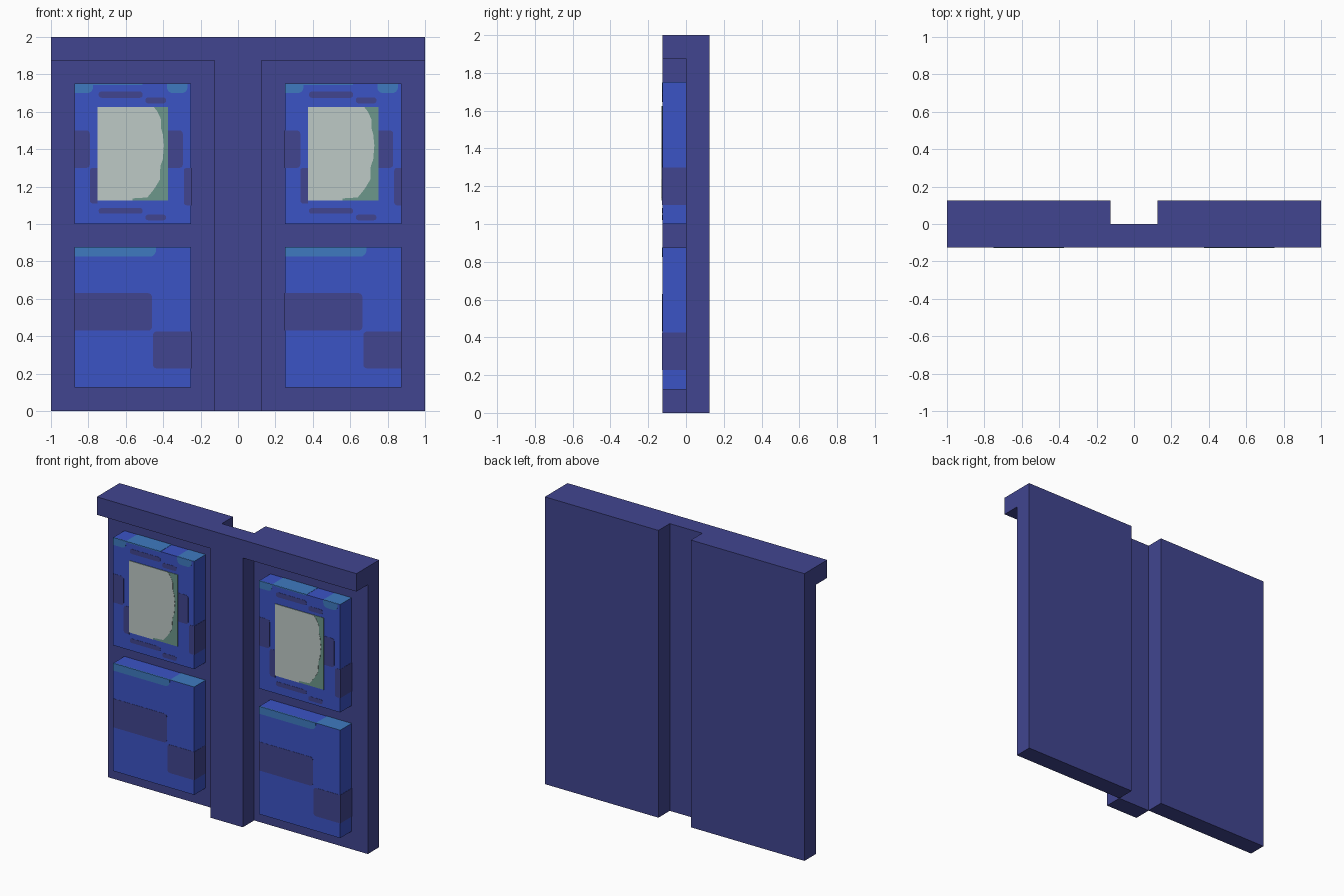
import bpy, bmesh, math

cube = bpy.data.objects.get("Cube")
if cube:
    bpy.data.objects.remove(cube, do_unlink=True)


def material(name, rgb):
    lin = [((c / 255 + 0.055) / 1.055) ** 2.4 for c in rgb] + [1.0]
    m = bpy.data.materials.new(name)
    m.use_nodes = True
    m.diffuse_color = lin
    m.node_tree.nodes["Principled BSDF"].inputs["Base Color"].default_value = lin
    return m


INDIGO = material("indigo", (65, 69, 144))
BLUE = material("bright blue", (59, 83, 197))
LIGHT = material("light blue", (62, 122, 192))
PALE = material("pale glass", (190, 202, 198))
GREEN = material("green glass", (108, 151, 139))


def prism(name, pts, y0, y1, mat):
    """Extrude an (x, z) outline from y0 to y1."""
    bm = bmesh.new()
    face = bm.faces.new([bm.verts.new((x, y0, z)) for x, z in pts])
    ext = bmesh.ops.extrude_face_region(bm, geom=[face])
    moved = [v for v in ext["geom"] if isinstance(v, bmesh.types.BMVert)]
    bmesh.ops.translate(bm, verts=moved, vec=(0, y1 - y0, 0))
    bmesh.ops.recalc_face_normals(bm, faces=bm.faces)
    me = bpy.data.meshes.new(name)
    bm.to_mesh(me)
    bm.free()
    me.materials.append(mat)
    ob = bpy.data.objects.new(name, me)
    bpy.context.collection.objects.link(ob)
    return ob


def rect(x0, x1, z0, z1, r=0.0, corners=""):
    """Rectangle outline; corners named bl, br, tr, tl may be rounded."""
    pts = []
    spec = (("bl", x0, z0, 1, 1, 180), ("br", x1, z0, -1, 1, 270),
            ("tr", x1, z1, -1, -1, 0), ("tl", x0, z1, 1, -1, 90))
    for key, x, z, sx, sz, start in spec:
        if key not in corners.split():
            pts.append((x, z))
            continue
        for i in range(5):
            a = math.radians(start + i * 22.5)
            pts.append((x + sx * r + r * math.cos(a), z + sz * r + r * math.sin(a)))
    return pts


# Frame: T-shaped centre post with top rail, and a backing slab on each side
F, T = -0.125, 0.0015
prism("post_and_rail", [(-0.125, 0), (0.125, 0), (0.125, 1.875), (1, 1.875), (1, 2),
                        (-1, 2), (-1, 1.875), (-0.125, 1.875)], F, 0, INDIGO)
prism("right_backing", rect(-1, -0.125, 0, 2), 0, 0.125, INDIGO)
prism("left_backing", rect(0.125, 1, 0, 2), 0, 0.125, INDIGO)

# Painted marks on the panel fronts: u0, u1, z0, z1, radius, rounded corners
ALL = "bl br tr tl"
UPPER_DARK = [
    (0.13, 0.365, 1.675, 1.708, 0.014, ALL), (0.38, 0.49, 1.645, 1.677, 0.014, ALL),
    (0, 0.083, 1.30, 1.50, 0.018, "br tr"), (0.083, 0.125, 1.11, 1.30, 0.015, "bl tl"),
    (0.50, 0.58, 1.30, 1.50, 0.018, "br tr"), (0.585, 0.625, 1.10, 1.30, 0.015, "bl tl"),
    (0.13, 0.365, 1.055, 1.085, 0.013, ALL), (0.38, 0.49, 1.02, 1.05, 0.013, ALL)]
UPPER_LIGHT = [
    (0, 0.10, 1.70, 1.75, 0.03, "br"), (0.495, 0.605, 1.70, 1.75, 0.03, "bl br"),
    (0.10, 0.365, 1.744, 1.75, 0, "")]
LOWER_DARK = [
    (0, 0.415, 0.43, 0.63, 0.02, "br tr"), (0.42, 0.625, 0.228, 0.425, 0.02, "bl tl")]
LOWER_LIGHT = [(0, 0.437, 0.825, 0.875, 0.035, "br")]

# Ragged right-hand edge of the pale glass, bottom to top
GLARE = [(0.31, 1.137), (0.39, 1.142), (0.415, 1.172), (0.432, 1.195), (0.457, 1.237),
         (0.46, 1.31), (0.473, 1.345), (0.479, 1.42), (0.473, 1.48), (0.463, 1.515),
         (0.463, 1.56), (0.445, 1.60), (0.425, 1.625)]


def panel(name, x, z0, z1, dark, light, left_band, right_band, top_marks):
    prism(name, rect(x, x + 0.625, z0, z1), F, 0, BLUE)
    for label, marks, mat in (("dark", dark, INDIGO), ("light", light, LIGHT)):
        for i, (a, b, c, d, r, k) in enumerate(marks):
            prism(f"{name}_{label}_mark_{i + 1}", rect(x + a, x + b, c, d, r, k), F - T, F, mat)
    # Marks wrapping onto the sides and top
    prism(name + "_outer_band_a", rect(x - T, x, *left_band), F, 0, INDIGO)
    prism(name + "_outer_band_b", rect(x + 0.625, x + 0.625 + T, *right_band), F, 0, INDIGO)
    for i, (a, b, y1) in enumerate(top_marks):
        prism(f"{name}_top_mark_{i + 1}", rect(x + a, x + b, z1, z1 + T), F, y1, LIGHT)


for side, x in (("right", -0.875), ("left", 0.25)):
    panel(side + "_upper_panel", x, 1.0, 1.75, UPPER_DARK, UPPER_LIGHT,
          (1.30, 1.50), (1.10, 1.30),
          [(0.10, 0.365, 0), (0.495, 0.625, 0), (0, 0.10, F + 0.006)])
    panel(side + "_lower_panel", x, 0.125, 0.875, LOWER_DARK, LOWER_LIGHT,
          (0.43, 0.63), (0.228, 0.425),
          [(0.437, 0.625, 0), (0, 0.437, F + 0.008)])
    # Window pane with a pale reflection
    prism(side + "_window", rect(x + 0.125, x + 0.5, 1.125, 1.625), F - 2 * T, F, GREEN)
    prism(side + "_window_glare",
          [(x + 0.125, 1.625), (x + 0.125, 1.125), (x + 0.31, 1.125)]
          + [(x + u, z) for u, z in GLARE], F - 3 * T, F - 2 * T, PALE)
